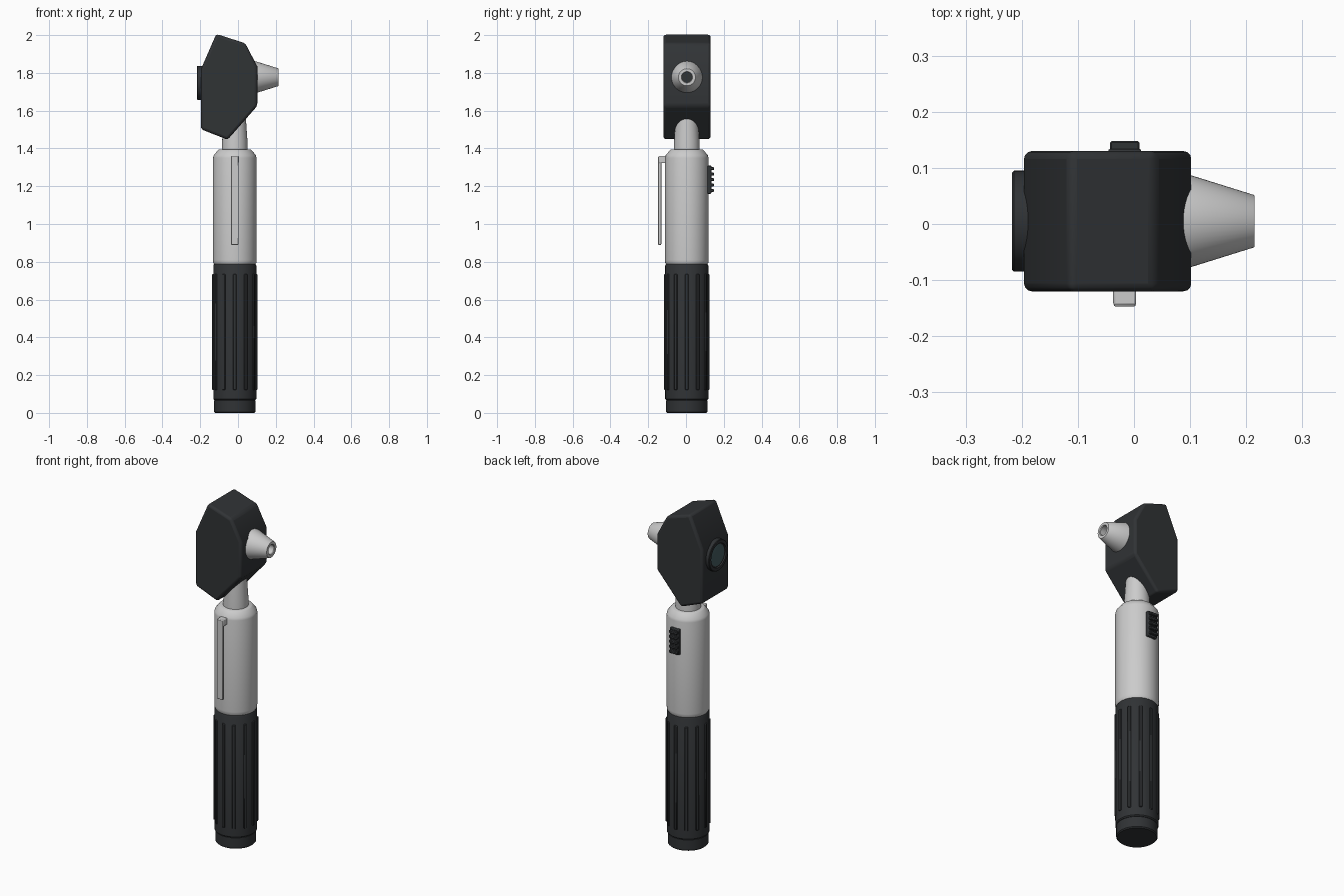
import bpy, bmesh, math
from mathutils import Matrix

if "Cube" in bpy.data.objects:
    bpy.data.objects.remove(bpy.data.objects["Cube"])

CX, CY = -0.017, 0.004      # handle axis
HY = 0.005                  # head centre in y


def material(name, col):
    m = bpy.data.materials.new(name)
    m.diffuse_color = (*col, 1)
    m.use_nodes = True
    m.node_tree.nodes["Principled BSDF"].inputs["Base Color"].default_value = m.diffuse_color
    return m


BLACK = material("black_plastic", (0.03, 0.033, 0.036))
LENS = material("lens_glass", (0.06, 0.11, 0.12))


def finish(name, bm, mat=None, bevel=0, segments=2):
    bmesh.ops.recalc_face_normals(bm, faces=bm.faces)
    me = bpy.data.meshes.new(name)
    bm.to_mesh(me)
    bm.free()
    ob = bpy.data.objects.new(name, me)
    bpy.context.collection.objects.link(ob)
    if mat:
        me.materials.append(mat)
    if bevel:
        b = ob.modifiers.new("bevel", "BEVEL")
        b.width, b.segments = bevel, segments
        b.limit_method = "ANGLE"
    bpy.ops.object.select_all(action="DESELECT")
    ob.select_set(True)
    bpy.context.view_layer.objects.active = ob
    bpy.ops.object.shade_smooth_by_angle(angle=math.radians(35))
    return ob


def lathe(name, profile, mat=None, loc=(CX, CY, 0), tilt=0, n=48):
    """Revolve (radius, height) points; radius 0 ends close the shape."""
    bm = bmesh.new()
    vs = [bm.verts.new((r, 0, z)) for r, z in profile]
    edges = [bm.edges.new(p) for p in zip(vs, vs[1:])]
    bmesh.ops.spin(bm, geom=vs + edges, axis=(0, 0, 1), cent=(0, 0, 0),
                   angle=math.tau, steps=n)
    bmesh.ops.remove_doubles(bm, verts=bm.verts, dist=1e-5)
    bm.transform(Matrix.Translation(loc) @ Matrix.Rotation(math.radians(tilt), 4, "Y"))
    return finish(name, bm, mat)


def add_box(bm, x, y, z, turn=None):
    m = Matrix.Translation([(a + b) / 2 for a, b in (x, y, z)]) @ \
        Matrix.Diagonal([b - a for a, b in (x, y, z)] + [1])
    bmesh.ops.create_cube(bm, size=1, matrix=turn @ m if turn else m)


# Battery end cap
lathe("end_cap", [(0, 0), (0.103, 0), (0.109, 0.006), (0.109, 0.066), (0.105, 0.07), (0, 0.07)], BLACK)

# Grip core and its ribs
lathe("grip", [(0, 0.068), (0.109, 0.068), (0.114, 0.074), (0.114, 0.78), (0.108, 0.79), (0, 0.79)], BLACK)
bm = bmesh.new()
for i in range(12):
    turn = Matrix.Translation((CX, CY, 0)) @ Matrix.Rotation(i * math.tau / 12, 4, "Z")
    add_box(bm, (0.105, 0.12), (-0.009, 0.009), (0.122, 0.735), turn)
finish("grip_ribs", bm, BLACK, 0.003, 1)

# Upper handle and neck
lathe("handle", [(0, 0.785), (0.108, 0.785), (0.114, 0.795), (0.115, 0.81), (0.115, 1.35),
                 (0.112, 1.363), (0.09, 1.39), (0.084, 1.394), (0, 1.394)])
lathe("neck", [(0, 1.38), (0.068, 1.38), (0.067, 1.44), (0.058, 1.57), (0, 1.57)])

# Head: bevelled extruded outline
outline = [(-0.115, 2.006), (0.038, 1.957), (0.102, 1.835), (0.102, 1.625),
           (-0.055, 1.446), (-0.196, 1.502), (-0.196, 1.82)]
bm = bmesh.new()
face = bm.faces.new([bm.verts.new((x, HY - 0.125, z)) for x, z in outline])
ext = bmesh.ops.extrude_face_region(bm, geom=[face])
bmesh.ops.translate(bm, vec=(0, 0.25, 0),
                    verts=[v for v in ext["geom"] if isinstance(v, bmesh.types.BMVert)])
finish("head", bm, BLACK, 0.014, 3)

# Speculum cone with a bore
lathe("speculum", [(0, 0.0), (0.089, 0.0), (0.082, 0.03), (0.047, 0.142), (0.045, 0.144),
                   (0.03, 0.144), (0.027, 0.14), (0.03, 0.06)],
      loc=(0.071, HY, 1.777), tilt=90)
lathe("speculum_bore", [(0, 0.06), (0.031, 0.06)], BLACK, loc=(0.071, HY, 1.777), tilt=90)

# Eyepiece rim and lens
lathe("eyepiece_rim", [(0, 0), (0.09, 0), (0.09, 0.034), (0.087, 0.037), (0.07, 0.037),
                       (0.067, 0.03), (0, 0.03)], BLACK, loc=(-0.18, HY, 1.747), tilt=-90)
lathe("eyepiece_lens", [(0.067, 0.029), (0.045, 0.033), (0.02, 0.035), (0, 0.035)], LENS,
      loc=(-0.18, HY, 1.747), tilt=-90)

# Sliding switch with ridges
bm = bmesh.new()
add_box(bm, (-0.046, 0.013), (0.09, 0.134), (1.16, 1.31))
finish("switch_plate", bm, BLACK, 0.004)
bm = bmesh.new()
for i in range(5):
    z = 1.177 + i * 0.029
    add_box(bm, (-0.043, 0.01), (0.125, 0.148), (z - 0.008, z + 0.008))
finish("switch_ridges", bm, BLACK, 0.003, 1)

# Pocket clip: mount and bar
bm = bmesh.new()
add_box(bm, (-0.037, 0.004), (-0.145, -0.09), (1.322, 1.36))
finish("clip_mount", bm, None, 0.004)
bm = bmesh.new()
add_box(bm, (-0.036, 0.003), (-0.147, -0.131), (0.89, 1.358))
finish("clip_bar", bm, None, 0.003)
